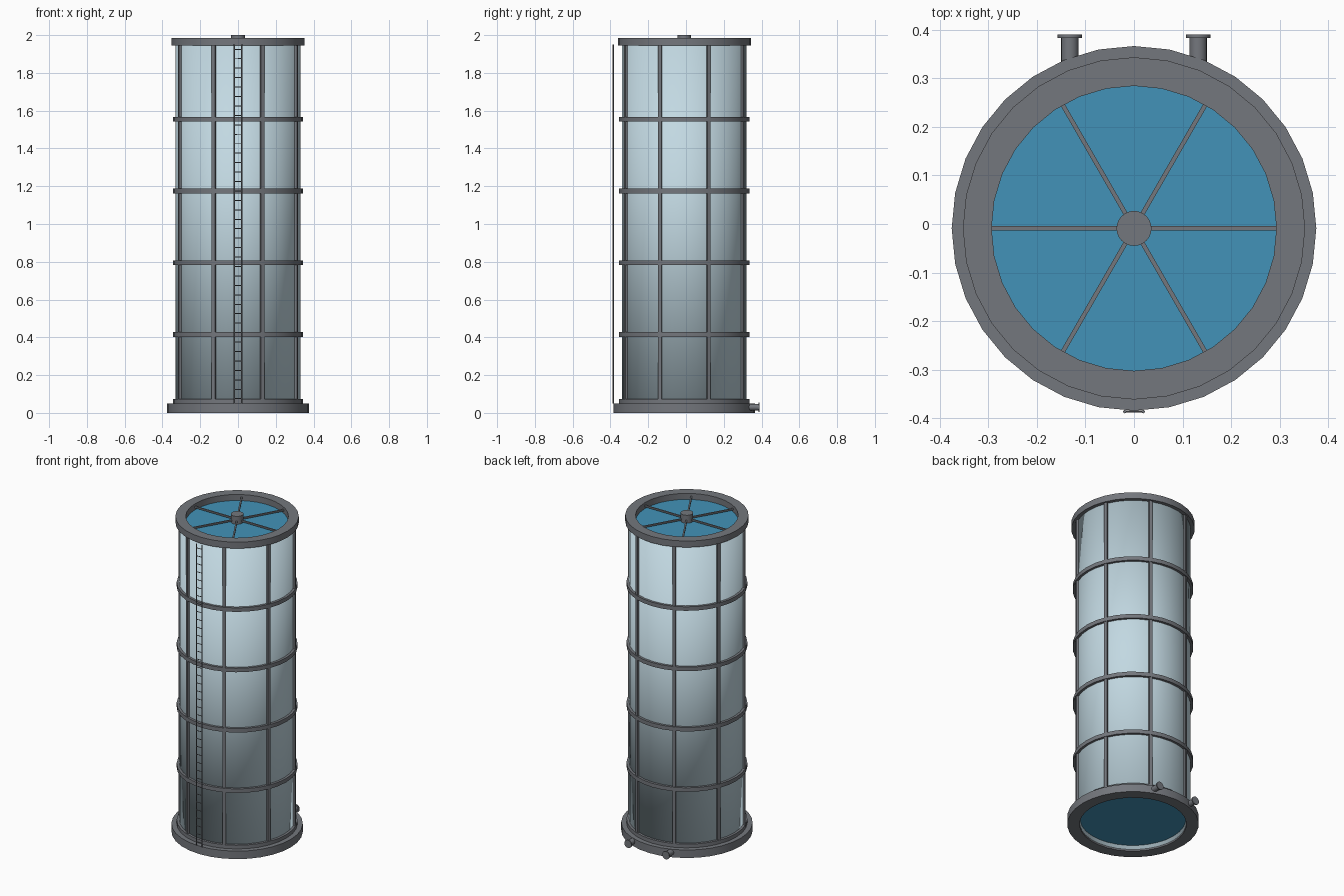
import bpy, bmesh, math
from mathutils import Vector, Matrix

cube = bpy.data.objects.get("Cube")
if cube:
    bpy.data.objects.remove(cube, do_unlink=True)

CY = -0.009          # tank axis
SIDES = 32


def material(name, rgb):
    m = bpy.data.materials.new(name)
    m.use_nodes = True
    m.diffuse_color = (*rgb, 1)
    m.node_tree.nodes["Principled BSDF"].inputs["Base Color"].default_value = (*rgb, 1)
    return m


STEEL = material("grey steel", (0.175, 0.185, 0.205))
GLASS = material("pale glass", (0.54, 0.69, 0.76))
WATER = material("blue water", (0.055, 0.29, 0.48))


def finish(name, bm, mat, smooth=None):
    bmesh.ops.recalc_face_normals(bm, faces=bm.faces)
    me = bpy.data.meshes.new(name)
    bm.to_mesh(me)
    bm.free()
    me.materials.append(mat)
    ob = bpy.data.objects.new(name, me)
    bpy.context.collection.objects.link(ob)
    if smooth == "all":
        me.shade_smooth()
    elif smooth == "angle":
        bpy.ops.object.select_all(action="DESELECT")
        ob.select_set(True)
        bpy.context.view_layer.objects.active = ob
        bpy.ops.object.shade_smooth_by_angle(angle=math.radians(30))
    return ob


def tube(name, r_in, r_out, z0, z1, mat, smooth="angle"):
    """Closed ring of rectangular section around the tank axis."""
    bm = bmesh.new()
    profile = [(r_in, z0), (r_out, z0), (r_out, z1), (r_in, z1)]
    rings = []
    for i in range(SIDES):
        a = math.tau * i / SIDES
        rings.append([bm.verts.new((r * math.cos(a), CY + r * math.sin(a), z))
                      for r, z in profile])
    for i in range(SIDES):
        p, q = rings[i], rings[(i + 1) % SIDES]
        for k in range(4):
            n = (k + 1) % 4
            bm.faces.new((p[k], q[k], q[n], p[n]))
    return finish(name, bm, mat, smooth)


def add_rod(bm, start, end, radius, sides):
    a, b = Vector(start), Vector(end)
    turn = (b - a).to_track_quat("Z", "Y").to_matrix().to_4x4()
    bmesh.ops.create_cone(bm, cap_ends=True, segments=sides, radius1=radius,
                          radius2=radius, depth=(b - a).length,
                          matrix=Matrix.Translation((a + b) / 2) @ turn)


def rod(name, start, end, radius, mat, sides=SIDES):
    bm = bmesh.new()
    add_rod(bm, start, end, radius, sides)
    return finish(name, bm, mat, "angle")


def bar(name, angle, r0, r1, width, z0, z1):
    """Box set radially at an angle around the tank axis."""
    bm = bmesh.new()
    size = Matrix.Diagonal((r1 - r0, width, z1 - z0, 1))
    place = (Matrix.Translation((0, CY, 0)) @ Matrix.Rotation(angle, 4, "Z")
             @ Matrix.Translation(((r0 + r1) / 2, 0, (z0 + z1) / 2)))
    bmesh.ops.create_cube(bm, size=1, matrix=place @ size)
    return finish(name, bm, STEEL)


# Vessel and contents
tube("base_ring", 0.305, 0.375, 0, 0.05, STEEL)
tube("glass_wall", 0.303, 0.33, 0.01, 1.95, GLASS, "all")
rod("water", (0, CY, 0.035), (0, CY, 1.947), 0.302, WATER)
tube("top_rim", 0.293, 0.352, 1.945, 1.985, STEEL)

# Hoops around the wall
tube("hoop_bottom", 0.325, 0.345, 0.045, 0.073, STEEL)
for i in range(1, 5):
    z = 0.035 + 0.38 * i
    tube(f"hoop_{i}", 0.325, 0.345, z - 0.0125, z + 0.0125, STEEL)

# Upright bars between the hoops
for i in range(8):
    bar(f"upright_{i + 1}", math.tau * (i + 0.5) / 8, 0.32, 0.341, 0.019, 0.045, 1.95)

# Spokes and hub on top
for i in range(6):
    bar(f"spoke_{i + 1}", math.tau * i / 6, 0.02, 0.3, 0.009, 1.96, 1.97)
rod("hub", (0, CY, 1.95), (0, CY, 2.0), 0.036, STEEL, 24)

# Front ladder
bm = bmesh.new()
LY = -0.386
for x in (-0.019, 0.019):
    add_rod(bm, (x, LY, 0.05), (x, LY, 1.95), 0.0035, 8)
for i in range(38):
    z = 0.075 + 0.05 * i
    add_rod(bm, (-0.019, LY, z), (0.019, LY, z), 0.0025, 6)
finish("ladder", bm, STEEL, "angle")

# Flanged outlet pipes at the back
for side, x in (("left", 0.132), ("right", -0.132)):
    rod(f"pipe_{side}", (x, 0.31, 0.03), (x, 0.386, 0.03), 0.018, STEEL, 16)
    rod(f"flange_{side}", (x, 0.383, 0.03), (x, 0.39, 0.03), 0.025, STEEL, 16)
